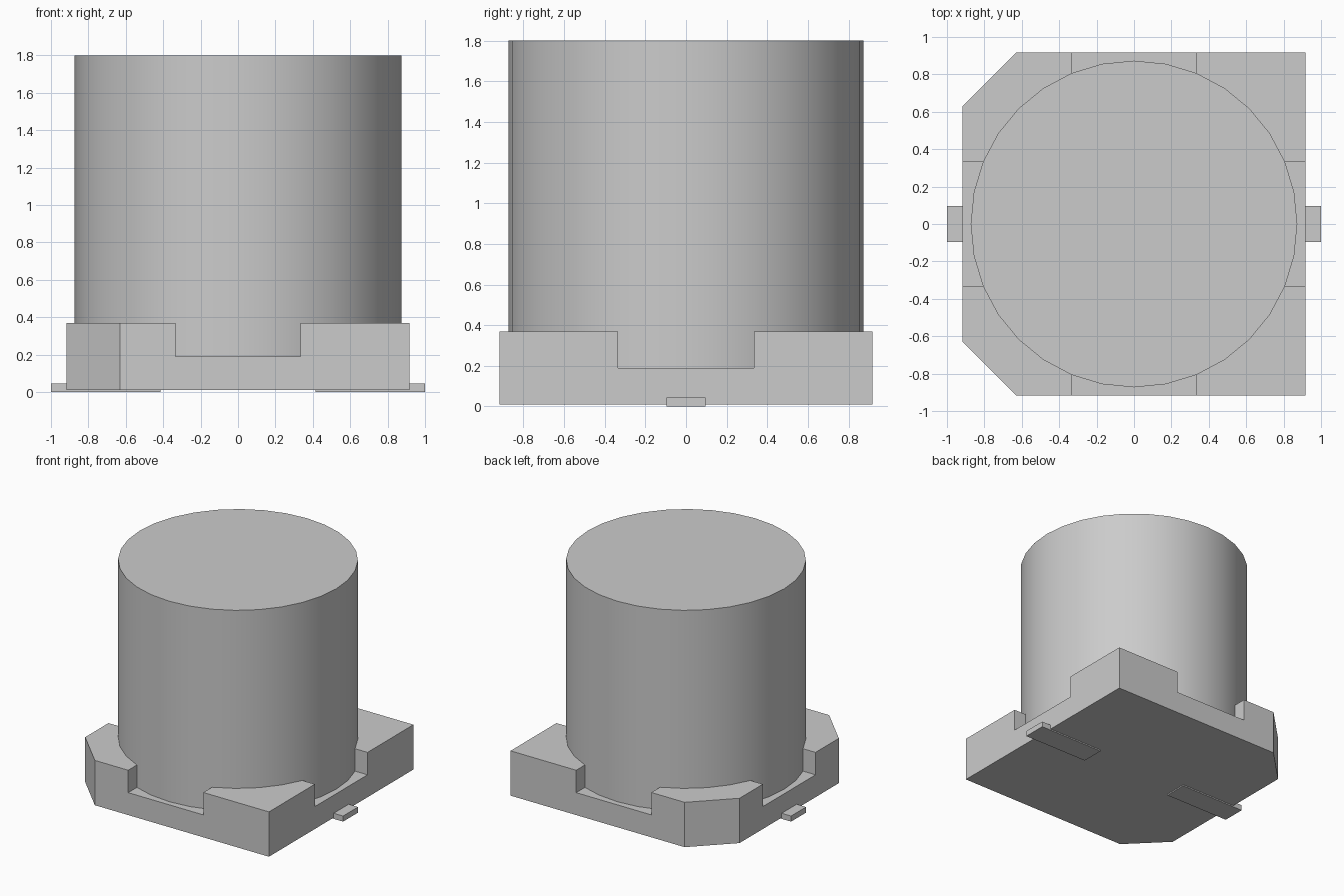
import bpy
import bmesh
import math

if "Cube" in bpy.data.objects:
    bpy.data.objects.remove(bpy.data.objects["Cube"], do_unlink=True)

HALF = 0.917       # half width of the base
CUT = 0.63         # where the corner chamfers start
NOTCH = 0.334      # half width of the side notches
RADIUS = 0.873     # can radius

grey = bpy.data.materials.new("light_grey")
grey.use_nodes = True
colour = (0.6, 0.6, 0.6, 1)
grey.diffuse_color = colour
grey.node_tree.nodes["Principled BSDF"].inputs["Base Color"].default_value = colour


def prism(name, outline, z0, z1):
    """Extrude a flat outline from z0 up to z1."""
    bm = bmesh.new()
    face = bm.faces.new([bm.verts.new((x, y, z0)) for x, y in outline])
    top = bmesh.ops.extrude_face_region(bm, geom=[face])["geom"]
    bmesh.ops.translate(bm, vec=(0, 0, z1 - z0),
                        verts=[v for v in top if isinstance(v, bmesh.types.BMVert)])
    bmesh.ops.recalc_face_normals(bm, faces=bm.faces)
    mesh = bpy.data.meshes.new(name)
    bm.to_mesh(mesh)
    bm.free()
    mesh.materials.append(grey)
    obj = bpy.data.objects.new(name, mesh)
    bpy.context.collection.objects.link(obj)
    return obj


def rect(x0, x1, y0, y1):
    return [(x0, y0), (x1, y0), (x1, y1), (x0, y1)]


# Square base with two chamfered corners on the -x side
base = prism("base", [(HALF, -HALF), (HALF, HALF), (-CUT, HALF), (-HALF, CUT),
                      (-HALF, -CUT), (-CUT, -HALF)], 0.01, 0.37)

# Notch in the middle of each side, cut by two crossed bars
for name, outline in (("notch_cutter_y", rect(-NOTCH, NOTCH, -2, 2)),
                      ("notch_cutter_x", rect(-2, 2, -NOTCH, NOTCH))):
    cutter = prism(name, outline, 0.19, 0.6)
    mod = base.modifiers.new(name, "BOOLEAN")
    mod.operation = "DIFFERENCE"
    mod.solver = "EXACT"
    mod.object = cutter
    bpy.context.view_layer.objects.active = base
    bpy.ops.object.modifier_apply(modifier=mod.name)
    bpy.data.objects.remove(cutter, do_unlink=True)

# Cylindrical can
SIDES = 32
circle = [(RADIUS * math.cos(math.tau * i / SIDES), RADIUS * math.sin(math.tau * i / SIDES))
          for i in range(SIDES)]
can = prism("can", circle, 0.1, 1.8)
bpy.ops.object.select_all(action="DESELECT")
can.select_set(True)
bpy.context.view_layer.objects.active = can
bpy.ops.object.shade_smooth_by_angle(angle=math.radians(30))

# Flat terminals under the base, left and right
for name, side in (("left_terminal", 1), ("right_terminal", -1)):
    prism(name, rect(side * 0.415, side, -0.095, 0.095), 0, 0.045)
